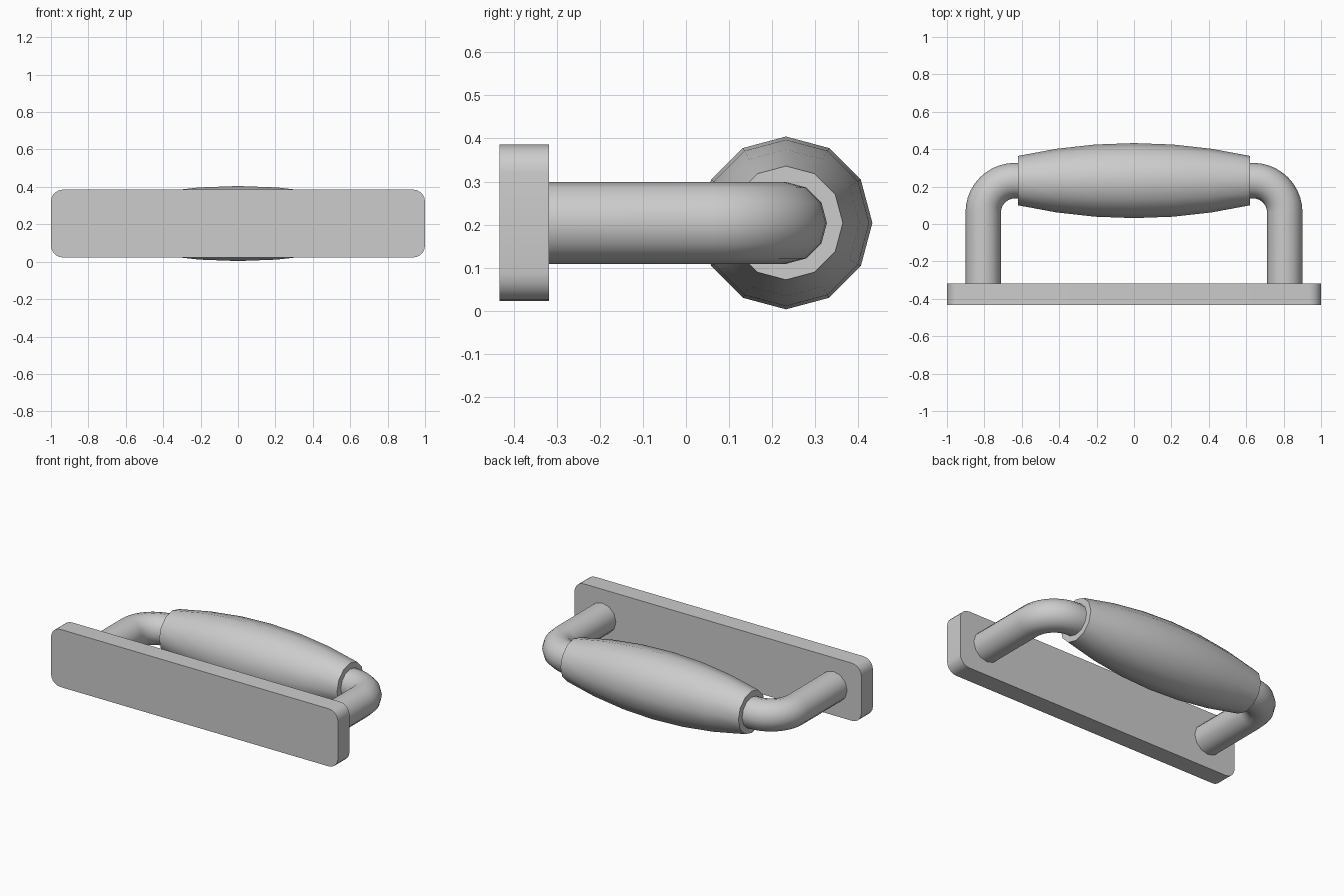
import bpy, bmesh
from math import sin, cos, pi, radians, sqrt
from mathutils import Vector

cube = bpy.data.objects.get("Cube")
if cube:
    bpy.data.objects.remove(cube, do_unlink=True)

SIDES = 12
AXIS_Y, AXIS_Z = 0.232, 0.204      # centre line of the grip

metal = bpy.data.materials.new("satin_grey")
metal.use_nodes = True
grey = (0.604, 0.604, 0.604, 1)
metal.diffuse_color = grey
metal.node_tree.nodes["Principled BSDF"].inputs["Base Color"].default_value = grey


def finish(name, bm):
    """Turn a bmesh into a named, smooth-shaded object."""
    bmesh.ops.recalc_face_normals(bm, faces=bm.faces)
    mesh = bpy.data.meshes.new(name)
    bm.to_mesh(mesh)
    bm.free()
    mesh.materials.append(metal)
    obj = bpy.data.objects.new(name, mesh)
    bpy.context.collection.objects.link(obj)
    bpy.ops.object.select_all(action='DESELECT')
    obj.select_set(True)
    bpy.context.view_layer.objects.active = obj
    bpy.ops.object.shade_smooth_by_angle(angle=radians(40))
    return obj


def loft(name, stations):
    """Join rings given as (x, y, heading in the ground plane, radius)."""
    bm = bmesh.new()
    rings = []
    for x, y, heading, radius in stations:
        side = Vector((-sin(heading), cos(heading), 0))
        centre = Vector((x, y, AXIS_Z))
        turns = [2 * pi * i / SIDES for i in range(SIDES)]
        rings.append([bm.verts.new(centre + radius * (side * cos(t) + Vector((0, 0, sin(t)))))
                      for t in turns])
    for a, b in zip(rings, rings[1:]):
        for i in range(SIDES):
            j = (i + 1) % SIDES
            bm.faces.new((a[i], a[j], b[j], b[i]))
    bm.faces.new(rings[0])
    bm.faces.new(rings[-1])
    return finish(name, bm)


# Mounting plate with rounded corners
bm = bmesh.new()
bmesh.ops.create_cube(bm, size=1)
for v in bm.verts:
    v.co = Vector((v.co.x * 2, v.co.y * 0.115 - 0.3755, v.co.z * 0.363 + AXIS_Z))
corners = [e for e in bm.edges if abs(e.verts[0].co.y - e.verts[1].co.y) > 0.1]
bmesh.ops.bevel(bm, geom=corners, offset=0.065, segments=5, profile=0.5, affect='EDGES')
finish("mounting_plate", bm)

# Bent rod: leg, quarter bend, straight run through the grip, bend, leg
ROD, BEND, LEG_X, STEPS = 0.095, 0.17, 0.806, 10
bend_x, bend_y = LEG_X - BEND, AXIS_Y - BEND
half = [(LEG_X, -0.33, pi / 2, ROD)]
for i in range(STEPS + 1):
    a = pi / 2 * i / STEPS
    half.append((bend_x + BEND * cos(a), bend_y + BEND * sin(a), a + pi / 2, ROD))
mirrored = [(-x, y, 2 * pi - h, r) for x, y, h, r in reversed(half)]
loft("handle_rod", half + mirrored)

# Barrel-shaped grip following a shallow arc
HALF_LENGTH, MAX_R, END_R, SPANS = 0.62, 0.2005, 0.132, 6
drop = MAX_R - END_R
arc = (HALF_LENGTH ** 2 + drop ** 2) / (2 * drop)
grip = []
for i in range(SPANS + 1):
    x = HALF_LENGTH * (2 * i / SPANS - 1)
    grip.append((x, AXIS_Y, 0, MAX_R - arc + sqrt(arc ** 2 - x ** 2)))
loft("grip", grip)
